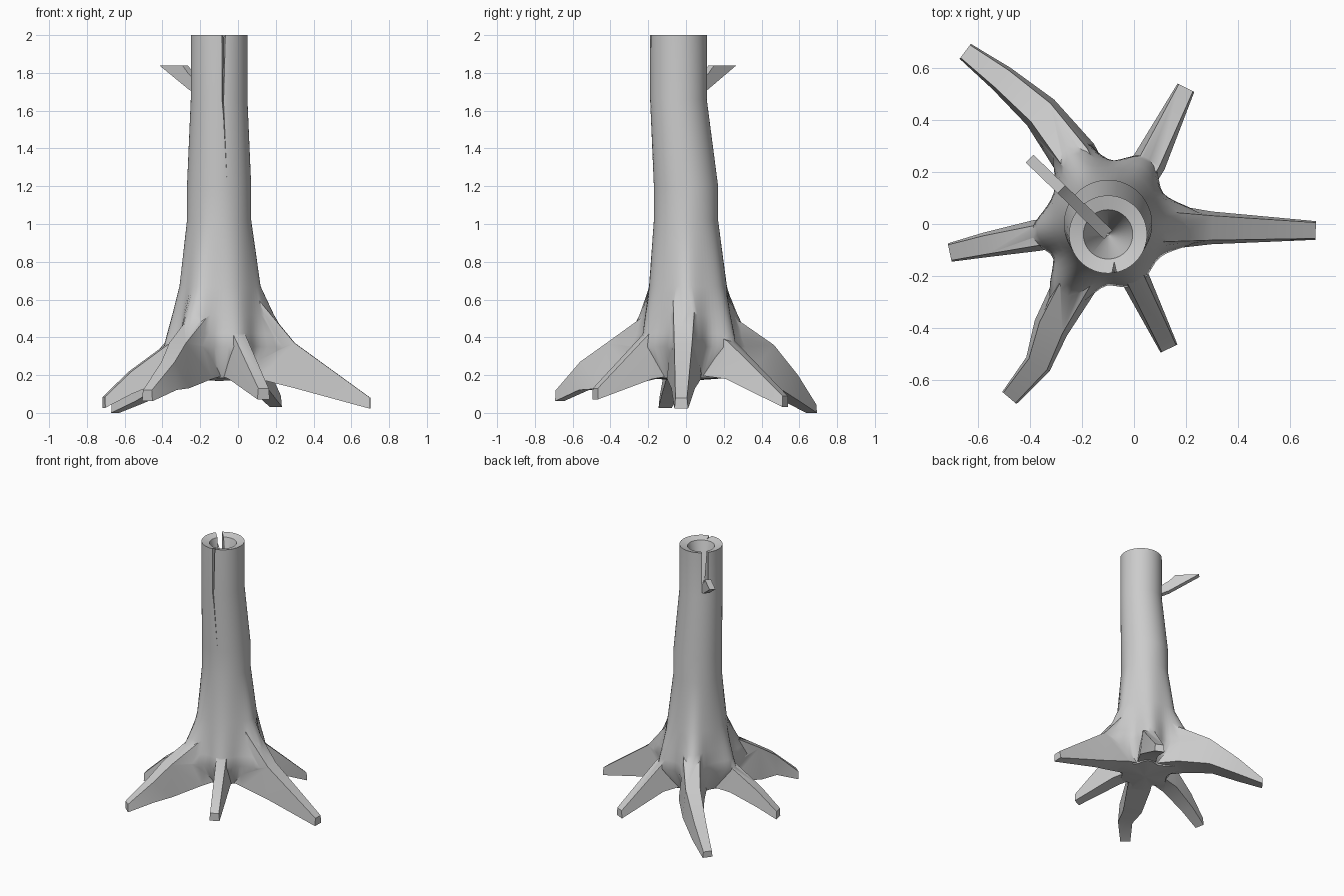
import bpy, bmesh, math
from mathutils import Vector

if "Cube" in bpy.data.objects:
    bpy.data.objects.remove(bpy.data.objects["Cube"])


def loft(name, rings):
    """Skin a list of equal-length point rings and cap both ends."""
    bm = bmesh.new()
    vs = [[bm.verts.new(p) for p in ring] for ring in rings]
    n = len(vs[0])
    for a, b in zip(vs, vs[1:]):
        for i in range(n):
            j = (i + 1) % n
            bm.faces.new((a[i], a[j], b[j], b[i]))
    bm.faces.new(vs[0])
    bm.faces.new(vs[-1])
    bmesh.ops.recalc_face_normals(bm, faces=bm.faces[:])
    me = bpy.data.meshes.new(name)
    bm.to_mesh(me)
    bm.free()
    ob = bpy.data.objects.new(name, me)
    bpy.context.collection.objects.link(ob)
    return ob


def combine(target, tool, operation):
    m = target.modifiers.new(operation, 'BOOLEAN')
    m.operation, m.object, m.solver = operation, tool, 'EXACT'
    bpy.context.view_layer.objects.active = target
    bpy.ops.object.modifier_apply(modifier=m.name)
    bpy.data.objects.remove(tool)


AXIS = Vector((-0.09, 0.0))

# Six splayed roots: trunk flare, half width, then the top ridge from trunk to tip
ROOTS = (
    (1.0, .09, (.11, -.01, .60), (.30, -.015, .37), (.70, -.025, .08)),
    (.4, .065, (.06, .24, .38), (.20, .525, .09)),
    (1.0, .09, (-.23, .26, .48), (-.36, .43, .36), (-.51, .56, .20), (-.65, .665, .045)),
    (.4, .06, (-.38, -.045, .36), (-.57, -.08, .22), (-.71, -.11, .085)),
    (1.0, .085, (-.21, -.20, .51), (-.32, -.40, .37), (-.37, -.54, .27), (-.48, -.67, .12)),
    (.2, .055, (.0, -.20, .43), (.135, -.48, .13)),
)
FLARES = [(r[0], math.atan2(r[2][1], r[2][0] - AXIS.x)) for r in ROOTS]


def trunk_ring(z, radius, y=0.0, flare=0.0, n=64):
    pts = []
    for i in range(n):
        a = 2 * math.pi * i / n
        bump = max(k * math.exp(-(math.remainder(a - r, 2 * math.pi) / 0.3) ** 2)
                   for k, r in FLARES)
        d = radius + flare * bump
        pts.append((AXIS.x - 0.01 + d * math.cos(a), y + d * math.sin(a), z))
    return pts


def root(half, *ridge):
    """Four-sided root that narrows and thins toward its tip."""
    x, y, z = ridge[0]
    heel = AXIS.lerp(Vector((x, y)), 0.4)
    path = [(heel.x, heel.y, z + 0.08)] + list(ridge)
    depth = z - 0.18
    rings = []
    for i, (x, y, zt) in enumerate(path):
        p, q = path[max(i - 1, 0)], path[min(i + 1, len(path) - 1)]
        d = Vector((q[0] - p[0], q[1] - p[1])).normalized()
        t = max(i - 1, 0) / (len(ridge) - 1)
        w = half + (0.036 - half) * t
        top = w * (0.65 + 0.2 * t)
        zb = max(0.0, zt - depth - (0.058 - depth) * t) if i else 0.2
        rings.append([(x - d.y * k, y + d.x * k, h)
                      for k, h in ((w, zb), (top, zt), (-top, zt), (-w, zb))])
    return loft("root", rings)


# Trunk: flared foot, straight stem, hollow rotten top
stump = loft("stump", [trunk_ring(*s) for s in (
    (.17, .02), (.185, .16, 0, .10), (.35, .235, .005, .155), (.42, .23, .01, .12),
    (.52, .222, .01, .07), (.67, .205, .01, .015), (1.02, .17), (1.20, .17),
    (1.66, .15, -.04), (2.0, .15, -.04), (1.985, .095, -.04), (1.66, .004, -.04))])
for r in ROOTS:
    combine(stump, root(*r[1:]), 'UNION')

# Hairline crack running down the front of the trunk, fading to a point
crack = loft("crack_cutter", [
    [(x - w, -0.25, z), (x + w, -0.25, z), (x, tip, z)]
    for z, x, w, tip in ((2.1, -.075, .025, -.14), (1.65, -.08, .016, -.17),
                         (1.1, -.052, .003, -.165))])
combine(stump, crack, 'DIFFERENCE')


def blade(name, profile, half):
    """Extrude a side profile (distance from the trunk axis, z) toward the back left."""
    a = math.radians(136)
    c, s = math.cos(a), math.sin(a)
    return loft(name, [[(-0.10 + t * c - k * s, -0.04 + t * s + k * c, z)
                        for t, z in profile] for k in (-half, half)])


# Slot split out of the back-left wall, and the splinter bent outward from it
combine(stump, blade("slot_cutter", [(0, 1.66), (.2, 1.79), (.3, 1.9),
                                     (.3, 2.1), (0, 2.1)], 0.022), 'DIFFERENCE')
splinter = blade("splinter", [(.01, 1.64), (.20, 1.71), (.42, 1.84),
                              (.25, 1.84), (.205, 1.795), (.01, 1.67)], 0.021)

# Smooth bark with crisp root edges
for ob in (stump, splinter):
    bpy.ops.object.select_all(action='DESELECT')
    ob.select_set(True)
    bpy.context.view_layer.objects.active = ob
    bpy.ops.object.shade_smooth_by_angle(angle=math.radians(40))
